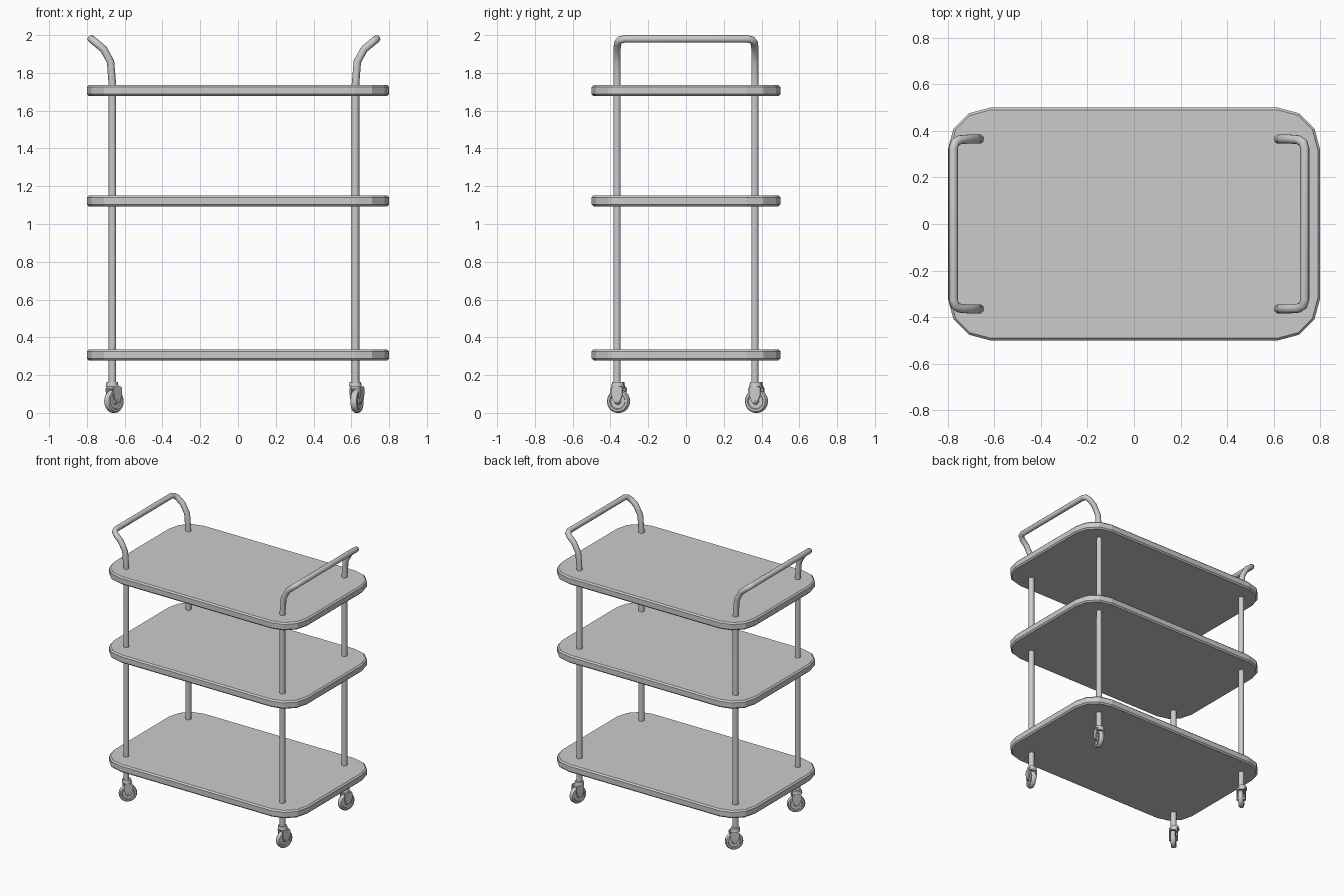
import bpy, bmesh
from math import sin, cos, pi, radians
from mathutils import Matrix

if "Cube" in bpy.data.objects:
    bpy.data.objects.remove(bpy.data.objects["Cube"])


def link_mesh(name, bm, smooth=None):
    bmesh.ops.recalc_face_normals(bm, faces=bm.faces)
    me = bpy.data.meshes.new(name)
    bm.to_mesh(me)
    bm.free()
    ob = bpy.data.objects.new(name, me)
    bpy.context.collection.objects.link(ob)
    if smooth:
        bpy.ops.object.select_all(action='DESELECT')
        ob.select_set(True)
        bpy.context.view_layer.objects.active = ob
        bpy.ops.object.shade_smooth_by_angle(angle=radians(smooth))
    return ob


def extrude_outline(bm, pts, vec):
    face = bm.faces.new([bm.verts.new(p) for p in pts])
    res = bmesh.ops.extrude_face_region(bm, geom=[face], use_keep_orig=True)
    verts = [v for v in res['geom'] if isinstance(v, bmesh.types.BMVert)]
    bmesh.ops.translate(bm, verts=verts, vec=vec)


# Shelves: rounded rectangles with three-segment corners and bevelled rims
def shelf(name, z0, height=0.058, hx=0.8, hy=0.5, r=0.18):
    pts = []
    for q, (sx, sy) in enumerate([(1, 1), (-1, 1), (-1, -1), (1, -1)]):
        for i in range(4):
            a = q * pi / 2 + i * pi / 6
            pts.append((sx * (hx - r) + r * cos(a), sy * (hy - r) + r * sin(a), z0))
    bm = bmesh.new()
    extrude_outline(bm, pts, (0, 0, height))
    ob = link_mesh(name, bm)
    bev = ob.modifiers.new("rim", 'BEVEL')
    bev.width = 0.01
    bev.segments = 1
    bev.limit_method = 'ANGLE'
    bev.angle_limit = radians(60)


for name, z in (("bottom_shelf", 0.278), ("middle_shelf", 1.093), ("top_shelf", 1.677)):
    shelf(name, z)


# Tube frames: two posts and a handle bent from one tube at each end
def tube_frame(name, x0, s):
    half = [(0, .365, .14), (0, .365, 1.74), (.01, .365, 1.86), (.046, .365, 1.925),
            (.085, .362, 1.958), (.105, .35, 1.974), (.112, .325, 1.98)]
    path = [(x0 + s * x, -y, z) for x, y, z in half]
    path += [(x, -y, z) for x, y, z in reversed(path)]
    cu = bpy.data.curves.new(name, 'CURVE')
    cu.dimensions = '3D'
    cu.bevel_depth = 0.02
    cu.bevel_resolution = 3
    cu.use_fill_caps = True
    sp = cu.splines.new('POLY')
    sp.points.add(len(path) - 1)
    for p, co in zip(sp.points, path):
        p.co = (*co, 1)
    sp.use_smooth = True
    ob = bpy.data.objects.new(name, cu)
    bpy.context.collection.objects.link(ob)
    bpy.ops.object.select_all(action='DESELECT')
    ob.select_set(True)
    bpy.context.view_layer.objects.active = ob
    bpy.ops.object.convert(target='MESH')
    bpy.ops.object.shade_smooth_by_angle(angle=radians(50))


# Wheel: lathed profile with a rounded tread, recessed sides and a hub
def wheel(name, mat):
    prof = [(-.020, 0), (-.020, .014), (-.012, .018), (-.012, .040), (-.018, .044),
            (-.017, .056), (-.009, .062)]
    prof += [(-x, r) for x, r in reversed(prof)]
    bm = bmesh.new()
    vs = [bm.verts.new((x, 0, r)) for x, r in prof]
    es = [bm.edges.new(e) for e in zip(vs, vs[1:])]
    bmesh.ops.spin(bm, geom=vs + es, cent=(0, 0, 0), axis=(1, 0, 0),
                   angle=2 * pi, steps=20)
    bmesh.ops.remove_doubles(bm, verts=bm.verts, dist=1e-5)
    link_mesh(name, bm, 40).matrix_world = mat


# Fork: two side plates, a bridge over the wheel and a swivel collar
def fork(name, mat):
    bm = bmesh.new()
    plate = [(-.014, -.008), (.014, -.008), (.030, .030), (.032, .066),
             (.022, .078), (-.022, .078), (-.032, .066), (-.030, .030)]
    for x in (-.030, .022):
        extrude_outline(bm, [(x, y, z) for y, z in plate], (.008, 0, 0))
    bmesh.ops.create_cube(bm, size=1, matrix=Matrix.Translation((0, 0, .071))
                          @ Matrix.Diagonal((.05, .052, .014, 1)))
    for r1, r2, z, h in ((.034, .030, .090, .024), (.006, .006, 0, 0)):
        if h:
            bmesh.ops.create_cone(bm, cap_ends=True, segments=16, radius1=r1, radius2=r2,
                                  depth=h, matrix=Matrix.Translation((-.007, -.007, z)))
    bmesh.ops.create_cone(bm, cap_ends=True, segments=10, radius1=.008, radius2=.008,
                          depth=.064, matrix=Matrix.Rotation(pi / 2, 4, 'Y'))
    link_mesh(name, bm, 40).matrix_world = mat


for side, x0, s, swivel in (("left", -.665, -1, -45), ("right", .622, 1, -20)):
    tube_frame(side + "_frame", x0, s)
    for end, y in (("front", -.365), ("back", .365)):
        mat = (Matrix.Translation((x0 + .008, y + .008, .062))
               @ Matrix.Rotation(radians(swivel), 4, 'Z'))
        wheel(f"{end}_{side}_wheel", mat)
        fork(f"{end}_{side}_fork", mat)
